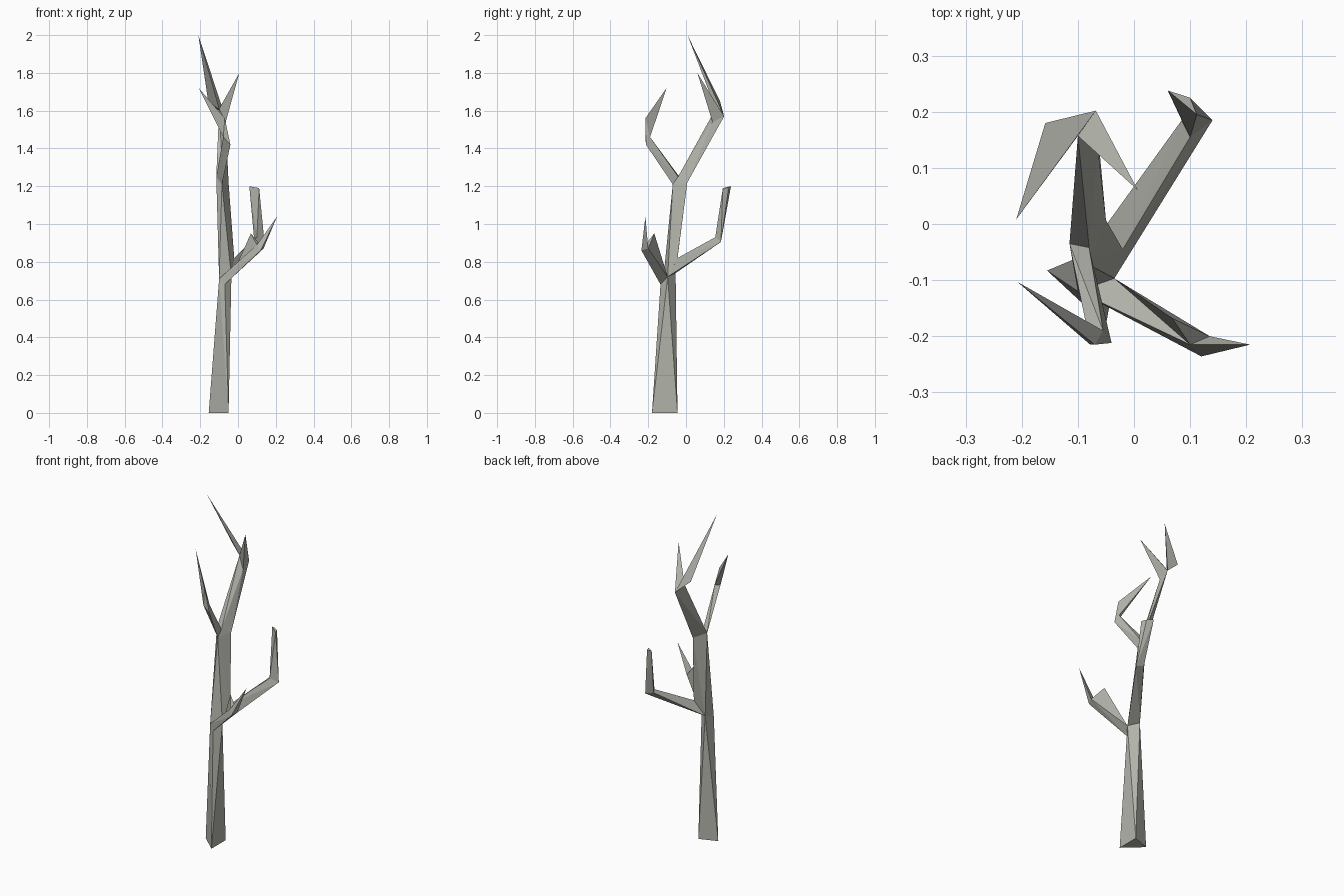
import bpy, bmesh

if "Cube" in bpy.data.objects:
    bpy.data.objects.remove(bpy.data.objects["Cube"])

bark = bpy.data.materials.new("grey bark")
bark.diffuse_color = (0.45, 0.46, 0.41, 1)
bark.use_nodes = True
bark.node_tree.nodes["Principled BSDF"].inputs["Base Color"].default_value = bark.diffuse_color


def limb(name, *points):
    """Flat-faced limb: the convex skin around its corner points."""
    bm = bmesh.new()
    for p in points:
        bm.verts.new(p)
    res = bmesh.ops.convex_hull(bm, input=bm.verts[:])
    junk = {g for g in res["geom_interior"] + res["geom_unused"]
            if isinstance(g, bmesh.types.BMVert)}
    bmesh.ops.delete(bm, geom=list(junk), context='VERTS')
    bmesh.ops.recalc_face_normals(bm, faces=bm.faces[:])
    mesh = bpy.data.meshes.new(name)
    bm.to_mesh(mesh)
    bm.free()
    mesh.materials.append(bark)
    bpy.context.collection.objects.link(bpy.data.objects.new(name, mesh))


# Lower fork corners
left, front = (-0.10, -0.12, 0.71), (-0.07, -0.135, 0.68)
right, back = (-0.035, -0.097, 0.72), (-0.088, -0.055, 0.74)
crotch = (-0.02, -0.045, 0.82)
# Upper fork corners
top_left, top_back = (-0.115, -0.035, 1.25), (-0.05, 0.007, 1.22)
top_front, top_mid = (-0.085, -0.07, 1.21), (-0.08, -0.042, 1.25)

# Trunk
limb("lower_trunk", (-0.155, -0.083, 0), (-0.05, -0.18, 0), (-0.05, -0.045, 0),
     left, front, right, back)
limb("upper_trunk", left, right, back, crotch, top_left, top_back, top_front, top_mid)

# Long back-right branch with a blunt upright end
elbow = [(0.14, 0.185, 0.905), (0.10, 0.155, 0.93), (0.085, 0.185, 0.925)]
limb("back_right_branch", right, crotch, back, *elbow)
limb("back_right_end", *elbow, (0.06, 0.238, 1.20), (0.112, 0.195, 1.19), (0.10, 0.225, 1.19))

# Front-right branch with two spikes
low, outer, inner = (0.12, -0.236, 0.86), (0.135, -0.2, 0.87), (0.10, -0.215, 0.89)
limb("front_right_branch", left, front, right, low, outer, inner)
limb("front_right_tip", low, outer, inner, (0.207, -0.215, 1.04))
limb("front_right_spike", right, outer, inner, (0.068, -0.168, 0.95))

# Upper back branch with a tall spike and a shorter one
heel, notch, bend = (-0.068, 0.202, 1.57), (-0.10, 0.157, 1.61), (-0.065, 0.14, 1.54)
limb("upper_back_branch", top_left, top_mid, top_back, heel, notch, bend)
limb("tall_spike", heel, notch, (-0.158, 0.18, 1.65), (-0.21, 0.008, 2.0))
limb("short_spike", heel, notch, bend, (0.007, 0.06, 1.80))

# Upper front branch with a hooked tip
hook = [(-0.04, -0.212, 1.42), (-0.055, -0.19, 1.46), (-0.078, -0.215, 1.46)]
limb("upper_front_branch", top_left, top_mid, top_front, *hook)
limb("upper_front_tip", *hook, (-0.07, -0.215, 1.56), (-0.208, -0.103, 1.72))
